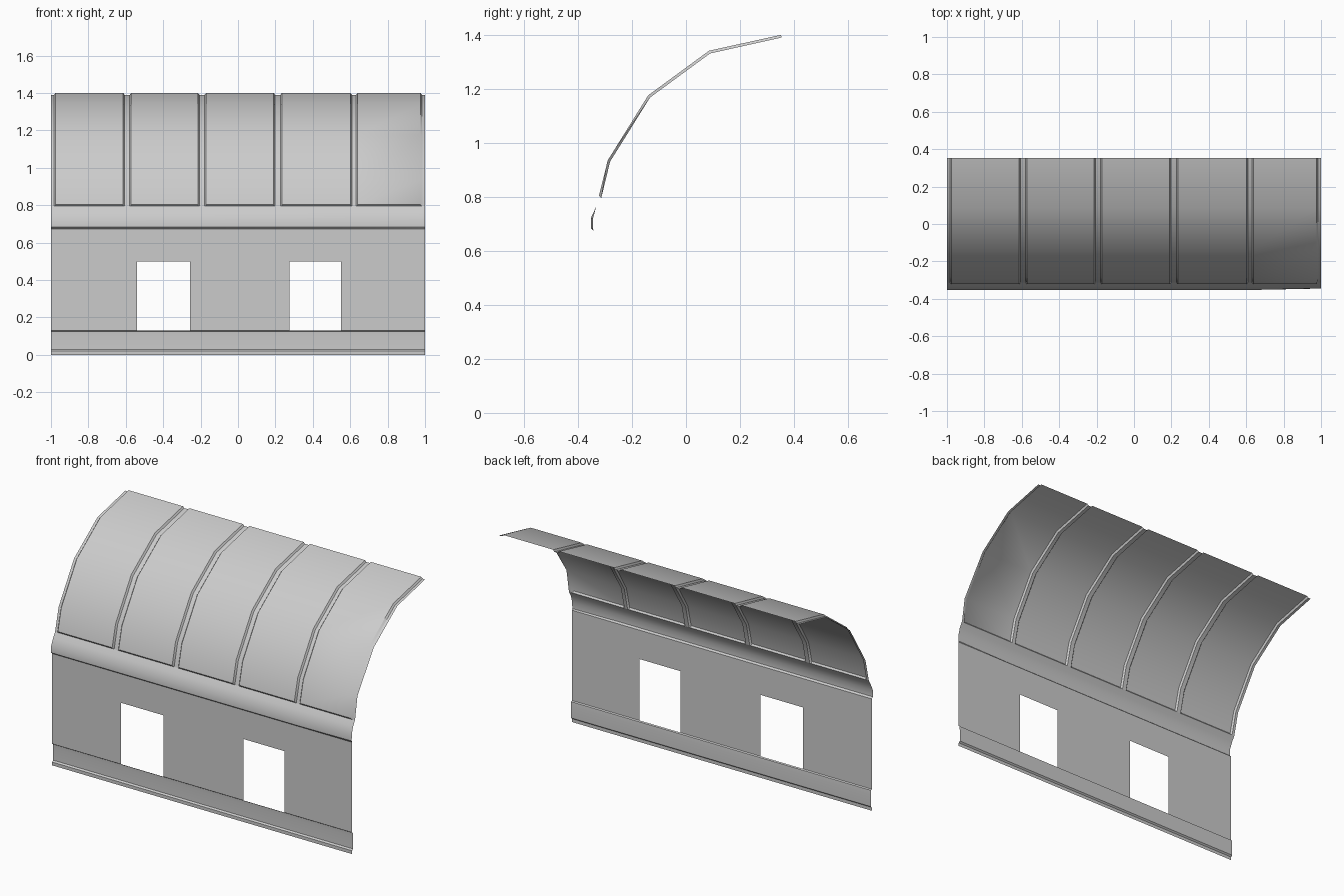
import bpy, bmesh
from mathutils import Vector

if "Cube" in bpy.data.objects:
    bpy.data.objects.remove(bpy.data.objects["Cube"])

grey = bpy.data.materials.new("plain grey")
grey.diffuse_color = (0.6, 0.6, 0.6, 1)
grey.use_nodes = True
grey.node_tree.nodes["Principled BSDF"].inputs["Base Color"].default_value = grey.diffuse_color


def sheet(name, xs, rows, point, keep=lambda i, j: True, angle=0.6):
    """Thin sheet made of a grid of columns (x) and rows (profile)."""
    bm = bmesh.new()
    grid = [[bm.verts.new(point(i, j)) for j in range(rows)] for i in range(len(xs))]
    for i in range(len(xs) - 1):
        for j in range(rows - 1):
            if keep(i, j):
                bm.faces.new((grid[i][j], grid[i + 1][j], grid[i + 1][j + 1], grid[i][j + 1]))
    bmesh.ops.delete(bm, geom=[v for v in bm.verts if not v.link_faces], context='VERTS')
    me = bpy.data.meshes.new(name)
    bm.to_mesh(me)
    bm.free()
    me.materials.append(grey)
    ob = bpy.data.objects.new(name, me)
    bpy.context.collection.objects.link(ob)
    bpy.ops.object.select_all(action='DESELECT')
    ob.select_set(True)
    bpy.context.view_layer.objects.active = ob
    bpy.ops.object.shade_smooth_by_angle(angle=angle)
    return ob


# Curved roof: raised panels between recessed ribs
outer = [(-0.322, 0.805), (-0.29, 0.935), (-0.14, 1.176), (0.085, 1.341), (0.352, 1.40)]
inner = [(-0.312, 0.803), (-0.281, 0.931), (-0.133, 1.168), (0.089, 1.331), (0.354, 1.39)]
cols = [(-1.0, 0)]
for a, b in [(-0.98, -0.61), (-0.575, -0.21), (-0.175, 0.195), (0.23, 0.605), (0.635, 0.98)]:
    cols += [(a - 0.004, 0), (a + 0.004, 1), (b - 0.004, 1), (b + 0.004, 0)]
cols.append((1.0, 0))


def roof_point(i, j):
    x, raised = cols[i]
    if j == 0:
        return x, -0.314, 0.795
    # the right-hand border runs flush with the panel at the lower bend
    if i >= len(cols) - 2 and j == 2:
        raised = 1
    return (x, *(outer if raised else inner)[j - 1])


sheet("roof_panels", cols, 6, roof_point)

# Cornice: flares outward, then steps back to the wall; it fades out at the right end
cornice = [(-0.342, 0.674), (-0.352, 0.683), (-0.352, 0.722), (-0.332, 0.765), (-0.314, 0.795)]
faded = [(-0.342, 0.674), (-0.345, 0.683), (-0.344, 0.722), (-0.332, 0.765), (-0.314, 0.795)]
cx = [-1, 0.66, 1]
sheet("cornice", cx, 5, lambda i, j: (cx[i], *(faded if i == 2 else cornice)[j]), angle=0.5)

# Wall with two window openings
wx = [-1, -0.54, -0.257, 0.275, 0.55, 1]
wz = [0.13, 0.50, 0.674]
sheet("wall", wx, 3, lambda i, j: (wx[i], -0.342, wz[j]), lambda i, j: not (j == 0 and i in (1, 3)))

# Base band with a shallow recess
base = [(-0.342, 0.0), (-0.342, 0.02), (-0.333, 0.028), (-0.333, 0.10), (-0.335, 0.125), (-0.342, 0.13)]
bx = [-1, 1]
sheet("base_band", bx, 6, lambda i, j: (bx[i], *base[j]), angle=0.3)
